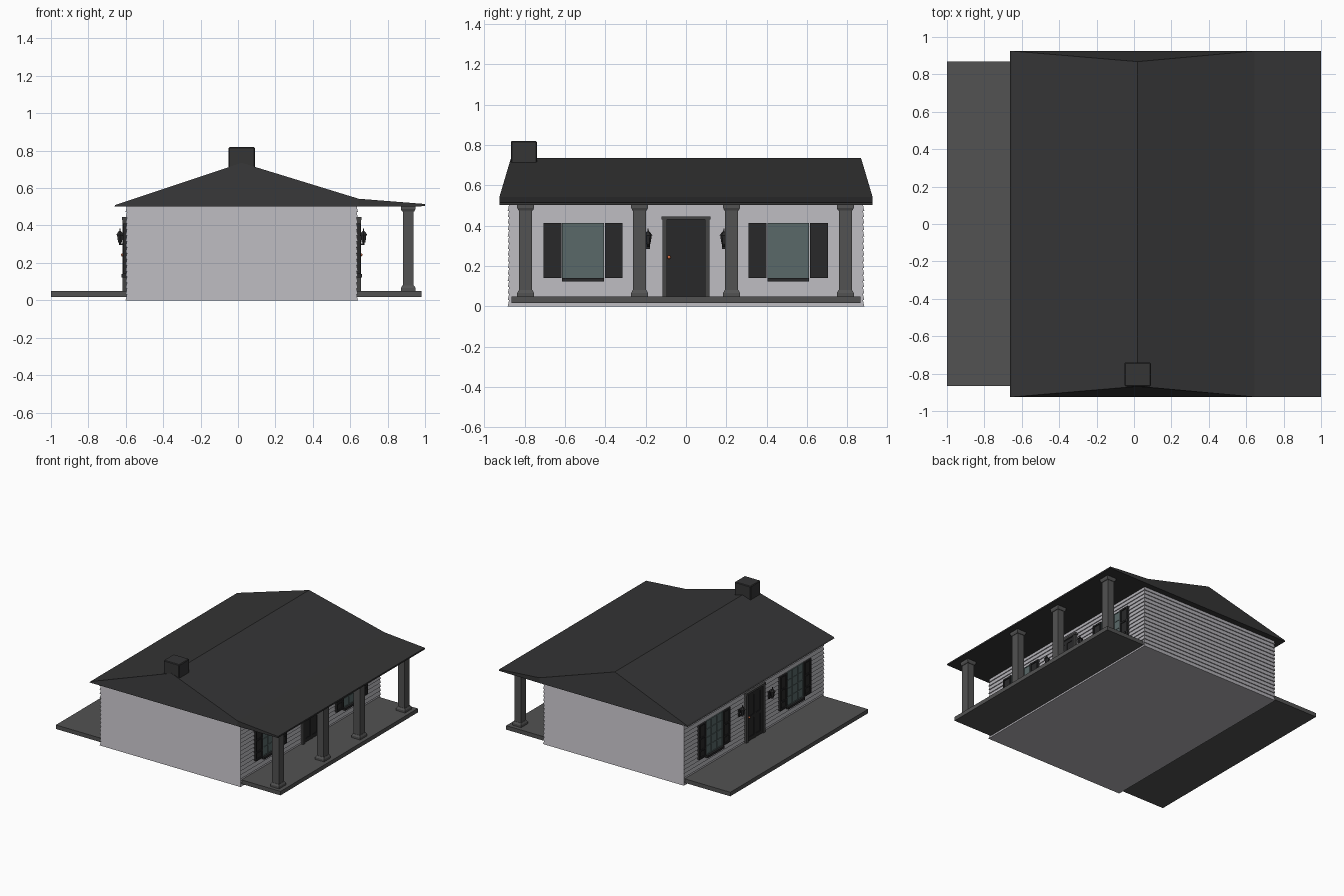
import bpy, bmesh, math
from mathutils import Matrix, Vector

if "Cube" in bpy.data.objects:
    bpy.data.objects.remove(bpy.data.objects["Cube"])

CX, HALF = 0.02, 0.617          # house centre line and wall half depth


def mat(name, *rgb):
    m = bpy.data.materials.new(name)
    m.diffuse_color = (*rgb, 1)
    m.use_nodes = True
    m.node_tree.nodes["Principled BSDF"].inputs["Base Color"].default_value = m.diffuse_color
    return m


SIDING = mat("siding", 0.45, 0.44, 0.47)
ROOF = mat("roofing", 0.035, 0.035, 0.036)
STONE = mat("stone", 0.085, 0.085, 0.085)
DARK = mat("dark_paint", 0.022, 0.022, 0.023)
TRIM = mat("trim", 0.06, 0.06, 0.06)
GLASS = mat("glass", 0.10, 0.14, 0.14)
BRASS = mat("brass", 0.6, 0.15, 0.06)


def finish(name, bm, material):
    bmesh.ops.recalc_face_normals(bm, faces=bm.faces)
    me = bpy.data.meshes.new(name)
    bm.to_mesh(me)
    bm.free()
    me.materials.append(material)
    ob = bpy.data.objects.new(name, me)
    bpy.context.collection.objects.link(ob)
    return ob


def add_box(bm, x0, x1, y0, y1, z0, z1):
    size = Matrix.Diagonal((x1 - x0, y1 - y0, z1 - z0, 1))
    mid = Matrix.Translation(((x0 + x1) / 2, (y0 + y1) / 2, (z0 + z1) / 2))
    bmesh.ops.create_cube(bm, size=1, matrix=mid @ size)


def boxes(name, items, material):
    bm = bmesh.new()
    for b in items:
        add_box(bm, *b)
    return finish(name, bm, material)


def add_rings(bm, rings):
    """Stack of rectangles (cx, cy, half x, half y, z) joined and capped."""
    loops = [[bm.verts.new((cx + sx * hx, cy + sy * hy, z))
              for sx, sy in ((-1, -1), (1, -1), (1, 1), (-1, 1))]
             for cx, cy, hx, hy, z in rings]
    for a, b in zip(loops, loops[1:]):
        for i in range(4):
            j = (i + 1) % 4
            bm.faces.new((a[i], a[j], b[j], b[i]))
    bm.faces.new(loops[0])
    bm.faces.new(loops[-1])


# Walls with overlapping clapboards
N, H = 16, 0.505
rings = []
for i in range(N):
    rings.append((CX, 0, HALF + 0.004, 0.884, H * i / N))
    rings.append((CX, 0, HALF - 0.003, 0.877, H * (i + 1) / N))
bm = bmesh.new()
add_rings(bm, rings)
finish("clapboard_walls", bm, SIDING)

# Roof: low main pitch, flatter porch pitch, ends leaning in towards the ridge
profile = [(-0.662, 0.501, 0.925), (-0.655, 0.51, 0.925), (CX, 0.735, 0.868),
           (0.645, 0.543, 0.925), (1.0, 0.515, 0.925), (1.0, 0.503, 0.925),
           (0.645, 0.501, 0.925)]
bm = bmesh.new()
ends = [[bm.verts.new((x, s * y, z)) for x, z, y in profile] for s in (-1, 1)]
for i in range(len(profile)):
    j = (i + 1) % len(profile)
    bm.faces.new((ends[0][i], ends[0][j], ends[1][j], ends[1][i]))
for e in ends:
    bm.faces.new((e[0], e[1], e[2], e[3], e[6]))
    bm.faces.new((e[3], e[4], e[5], e[6]))
finish("roof", bm, ROOF)

# Chimney
ch = boxes("chimney", [(-0.05, 0.09, -0.868, -0.74, 0.60, 0.82)], ROOF)
bev = ch.modifiers.new("soft_edges", "BEVEL")
bev.width, bev.segments = 0.005, 1

# Porch and rear terrace
boxes("porch_floor", [(0.62, 0.98, -0.865, 0.865, 0.017, 0.049)], STONE)
boxes("rear_terrace", [(-1.0, -0.58, -0.865, 0.87, 0.017, 0.049)], STONE)

# Porch columns
for k, y in enumerate((-0.795, -0.23, 0.226, 0.79)):
    bm = bmesh.new()
    steps = [(0.042, 0.048), (0.042, 0.066), (0.034, 0.08), (0.032, 0.08),
             (0.032, 0.475), (0.036, 0.475), (0.042, 0.488), (0.042, 0.504)]
    add_rings(bm, [(0.91, y, h - 0.003, h, z) for h, z in steps])
    finish(f"porch_column_{k + 1}", bm, STONE)


def facade(tag, turn):
    """Openings and fittings of one long wall; x is distance out of the wall."""
    place = Matrix.Translation((CX, 0, 0)) @ Matrix.Rotation(turn, 4, 'Z') \
        @ Matrix.Translation((HALF, 0, 0))
    made = []

    def part(name, items, material):
        made.append(boxes(f"{tag}_{name}", items, material))

    # Door with frame, raised rails and knob
    part("door_frame", [(-0.01, 0.02, -0.117, -0.094, 0.049, 0.43),
                        (-0.01, 0.02, 0.094, 0.117, 0.049, 0.43),
                        (-0.01, 0.024, -0.121, 0.121, 0.43, 0.445)], TRIM)
    part("door_leaf", [(-0.01, 0.006, -0.094, 0.094, 0.049, 0.43)], DARK)
    part("door_rails",
         [(0, 0.011, y - 0.013, y + 0.013, 0.049, 0.43) for y in (-0.081, 0, 0.081)]
         + [(0, 0.0105, -0.094, 0.094, z - 0.014, z + 0.014)
            for z in (0.064, 0.23, 0.416)], DARK)
    bm = bmesh.new()
    bmesh.ops.create_uvsphere(bm, u_segments=10, v_segments=6, radius=0.009,
                              matrix=Matrix.Translation((0.02, -0.084, 0.243)))
    made.append(finish(f"{tag}_door_knob", bm, BRASS))

    for side, c in (("left", -0.51), ("right", 0.507)):
        # Window glass, sash bars and sill
        part(f"{side}_window_glass", [(-0.01, 0.008, c - 0.104, c + 0.104, 0.14, 0.412)], GLASS)
        bars = [(0, 0.012, c + d - 0.003, c + d + 0.003, 0.14, 0.412)
                for d in (-0.101, -0.035, 0.035, 0.101)]
        bars += [(0, 0.0115, c - 0.104, c + 0.104, 0.143 + i * 0.0665 - 0.003,
                  0.143 + i * 0.0665 + 0.003) for i in range(5)]
        part(f"{side}_window_bars", bars, GLASS)
        part(f"{side}_window_sill", [(-0.01, 0.026, c - 0.104, c + 0.104, 0.122, 0.14)], DARK)
        # Panelled shutters
        items = []
        for s in (-1, 1):
            m = c + s * 0.152
            items.append((-0.01, 0.010, m - 0.044, m + 0.044, 0.14, 0.412))
            items += [(0, 0.017, m + e * 0.038 - 0.006, m + e * 0.038 + 0.006, 0.14, 0.412)
                      for e in (-1, 1)]
            items += [(0, 0.0165, m - 0.044, m + 0.044, z - 0.006, z + 0.006)
                      for z in (0.146, 0.203, 0.30, 0.406)]
        part(f"{side}_shutters", items, DARK)

    # Wall lanterns: plate, arm, tapered cage, cap and finial
    for side, y in (("left", -0.188), ("right", 0.188)):
        bm = bmesh.new()
        add_box(bm, -0.01, 0.01, y - 0.01, y + 0.01, 0.285, 0.345)
        add_box(bm, 0, 0.034, y - 0.004, y + 0.004, 0.295, 0.303)
        for r1, r2, z0, z1 in ((0.006, 0.006, 0.295, 0.312), (0.012, 0.018, 0.31, 0.35),
                               (0.023, 0.007, 0.35, 0.37), (0.004, 0.002, 0.37, 0.385)):
            bmesh.ops.create_cone(bm, cap_ends=True, segments=6, radius1=r1, radius2=r2,
                                  depth=z1 - z0,
                                  matrix=Matrix.Translation((0.034, y, (z0 + z1) / 2)))
        made.append(finish(f"{tag}_{side}_lantern", bm, DARK))

    for ob in made:
        ob.data.transform(place)


facade("porch", 0)
facade("rear", math.pi)
